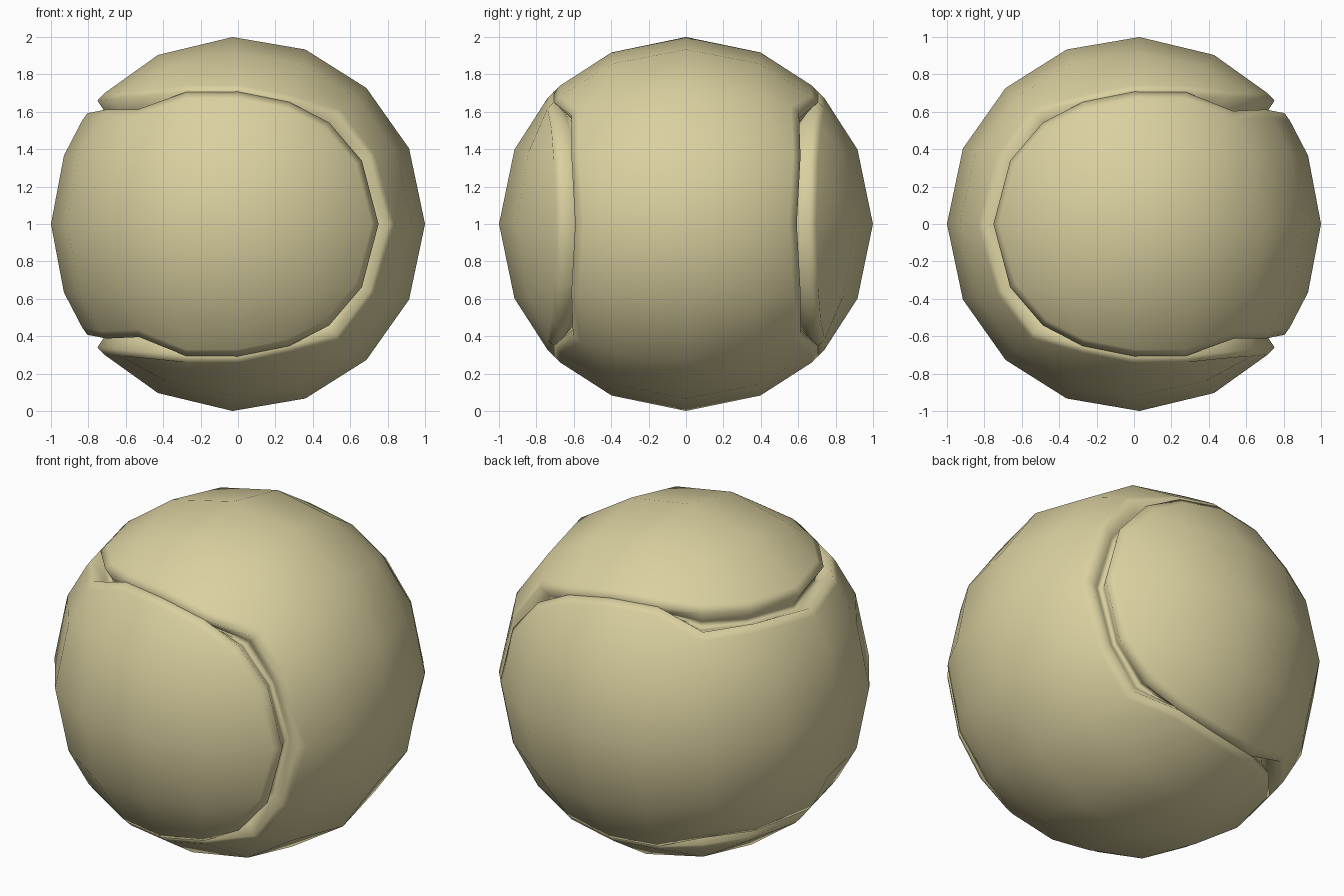
import bpy, bmesh
from mathutils import Vector

if "Cube" in bpy.data.objects:
    bpy.data.objects.remove(bpy.data.objects["Cube"])

# One quarter of the seam (unit sphere), the rest follows by symmetry
SEAM = [(.78, .625, 0), (.685, .64, .35), (.505, .65, .57),
        (.28, .68, .68), (0, .707, .707)]
HALF_WIDTH = 0.057


def sign(v):
    return (v > 1e-4) - (v < -1e-4)


def seam_point(co):
    """Map a point on the cube's seam edges onto the curved ball seam."""
    x, y, z = co
    front_side = x > -1e-4
    s = abs(x) + 1 - (abs(z) if front_side else abs(y))
    c, a, b = SEAM[max(0, min(4, round(4 - 2 * s)))]
    p = (c, sign(y) * a, sign(z) * b) if front_side else (-c, sign(y) * b, sign(z) * a)
    return Vector(p).normalized()


# Cube grid: three faces per panel
bm = bmesh.new()
bmesh.ops.create_cube(bm, size=2)
bmesh.ops.subdivide_edges(bm, edges=bm.edges[:], cuts=3, use_grid_fill=True)
bm.normal_update()


def panel(face):
    n = face.normal
    return abs(n.y) > .5 or n.x < -.5


seam_edges = [e for e in bm.edges if panel(e.link_faces[0]) != panel(e.link_faces[1])]
seam_verts = {v for e in seam_edges for v in e.verts}

# Round the ball, place the seam, relax each panel between
for v in bm.verts:
    v.co = seam_point(v.co) if v in seam_verts else v.co.normalized()
free = [v for v in bm.verts if v not in seam_verts]
for _ in range(60):
    new = [sum((e.other_vert(v).co for e in v.link_edges), Vector()).normalized()
           for v in free]
    for v, co in zip(free, new):
        v.co = co

# Seam groove: widen the seam, then sink its middle loops
res = bmesh.ops.bevel(bm, geom=seam_edges, offset=HALF_WIDTH, offset_type='OFFSET',
                      segments=4, profile=0.5, affect='EDGES', clamp_overlap=False)
groove = set(res['faces'])
groove_verts = {v for f in groove for v in f.verts}
inner = {v for v in groove_verts if all(f in groove for f in v.link_faces)}
lips = groove_verts - inner
for v in bm.verts:
    r = 1.0
    if v in inner:
        beside_lip = any(e.other_vert(v) in lips for e in v.link_edges)
        r = 0.925 if beside_lip else 0.905
    v.co = v.co.normalized() * r

# Supporting loop along both groove lips
panels = [f for f in bm.faces if f not in groove]
bmesh.ops.inset_region(bm, faces=panels, thickness=0.05, use_boundary=True,
                       use_even_offset=True)
for v in bm.verts:
    if v not in inner:
        v.co.normalize()
for v in bm.verts:
    v.co.z += 1
bmesh.ops.recalc_face_normals(bm, faces=bm.faces[:])
for f in bm.faces:
    f.smooth = True

mesh = bpy.data.meshes.new("ball")
bm.to_mesh(mesh)
bm.free()
ball = bpy.data.objects.new("ball", mesh)
bpy.context.collection.objects.link(ball)

# Felt colour
felt = bpy.data.materials.new("felt")
felt.diffuse_color = (0.70, 0.63, 0.35, 1)
felt.use_nodes = True
felt.node_tree.nodes["Principled BSDF"].inputs["Base Color"].default_value = felt.diffuse_color
mesh.materials.append(felt)
